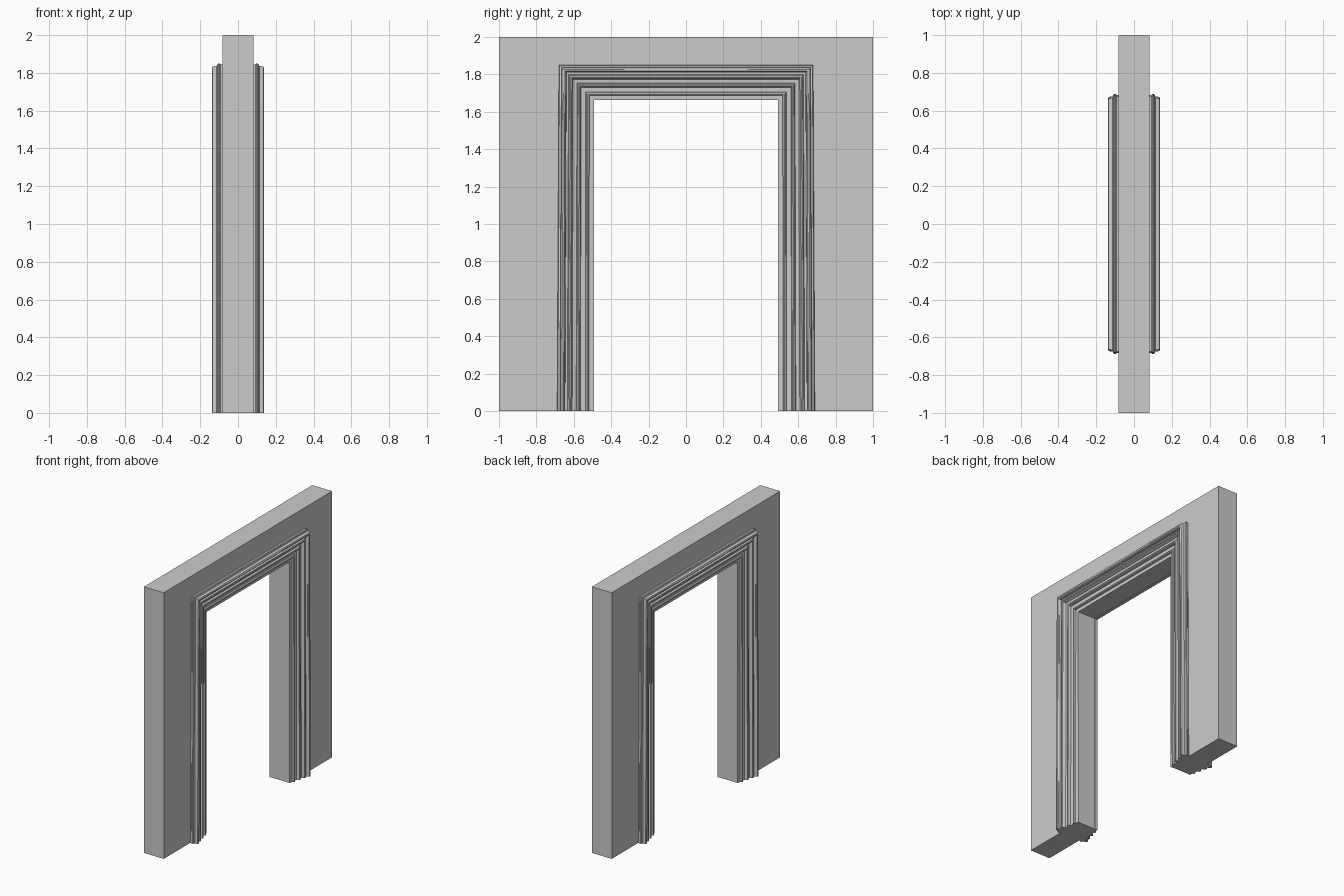
import bpy, bmesh, math

if "Cube" in bpy.data.objects:
    bpy.data.objects.remove(bpy.data.objects["Cube"])

WALL = 0.083          # half thickness of the wall
OPEN_Y, OPEN_Z = 0.495, 1.665


def finish(name, bm):
    bmesh.ops.recalc_face_normals(bm, faces=bm.faces)
    me = bpy.data.meshes.new(name)
    bm.to_mesh(me)
    bm.free()
    ob = bpy.data.objects.new(name, me)
    bpy.context.collection.objects.link(ob)
    return ob


# Wall: doorway outline extruded through its thickness
bm = bmesh.new()
outline = [(-1, 0), (-1, 2), (1, 2), (1, 0),
           (OPEN_Y, 0), (OPEN_Y, OPEN_Z), (-OPEN_Y, OPEN_Z), (-OPEN_Y, 0)]
face = bm.faces.new([bm.verts.new((-WALL, y, z)) for y, z in outline])
ext = bmesh.ops.extrude_face_region(bm, geom=[face], use_keep_orig=True)
bmesh.ops.translate(bm, vec=(2 * WALL, 0, 0),
                    verts=[v for v in ext["geom"] if isinstance(v, bmesh.types.BMVert)])
finish("wall", bm)


def bead(w, d, r, start, end, n=4):
    """Rounded roll in the moulding profile."""
    return [(w + r * math.cos(math.radians(start + (end - start) * i / n)),
             d + r * math.sin(math.radians(start + (end - start) * i / n)))
            for i in range(n + 1)]


# Moulding profile: distance out from the opening, height off the wall
profile = [(-0.002, -0.02), (-0.002, 0.002), (0.022, 0.004)]
profile += bead(0.031, 0.010, 0.009, 180, 0)
profile += [(0.041, 0.008), (0.066, 0.010), (0.068, 0.022)]
profile += bead(0.077, 0.022, 0.009, 180, 0)
profile += [(0.088, 0.015), (0.108, 0.018), (0.112, 0.032)]
profile += bead(0.122, 0.034, 0.009, 180, 0)
profile += [(0.133, 0.028), (0.144, 0.030), (0.146, 0.046)]
profile += bead(0.159, 0.043, 0.012, 165, 0)
profile += [(0.171, 0.030)]
profile += bead(0.175, 0.018, 0.010, 90, -60)
profile += [(0.178, -0.02)]

# Sweep up one jamb, across the head and down the other; legs flare at the foot
bm = bmesh.new()
rings = []
for side, top in ((-1, False), (-1, True), (1, True), (1, False)):
    flare = 1.0 if top else 1.05
    rings.append([bm.verts.new((WALL + d, side * (OPEN_Y + w * flare),
                                OPEN_Z + w if top else 0)) for w, d in profile])
n = len(profile)
for a, b in zip(rings, rings[1:]):
    for i in range(n):
        j = (i + 1) % n
        bm.faces.new((a[i], a[j], b[j], b[i]))
bm.faces.new(rings[0])
bm.faces.new(rings[-1])
trim = finish("door_moulding", bm)

# Same moulding on the other face of the wall
mirror = trim.modifiers.new("other_side", 'MIRROR')
mirror.use_axis = (True, False, False)
mirror.use_mirror_merge = False

bpy.ops.object.select_all(action='DESELECT')
trim.select_set(True)
bpy.context.view_layer.objects.active = trim
bpy.ops.object.shade_smooth_by_angle(angle=math.radians(30))
